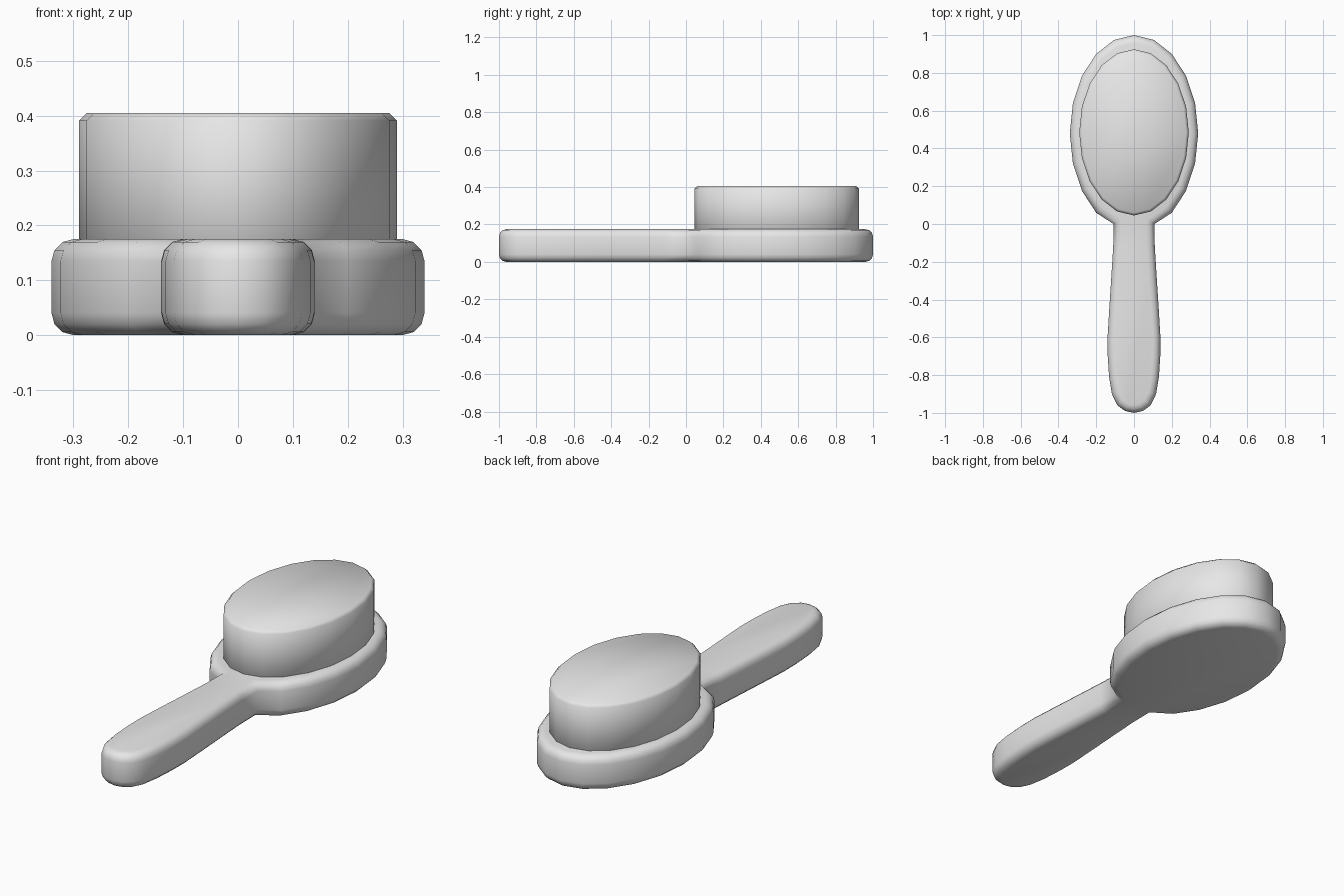
import bpy, bmesh
from math import sin, cos, pi, radians

cube = bpy.data.objects.get("Cube")
if cube:
    bpy.data.objects.remove(cube, do_unlink=True)

grey = bpy.data.materials.new("plain_grey")
grey.use_nodes = True
grey.diffuse_color = (0.8, 0.8, 0.8, 1)
grey.node_tree.nodes["Principled BSDF"].inputs["Base Color"].default_value = (0.8, 0.8, 0.8, 1)


def ellipse(rx, ry, cy, first, last, sides=20):
    """Points on an ellipse, counted clockwise from its far tip."""
    return [(rx * sin(2 * pi * i / sides), cy + ry * cos(2 * pi * i / sides))
            for i in range(first, last)]


def slab(name, outline, z0, z1, bevel, segments):
    """Extrude a flat outline and round its top and bottom rims."""
    bm = bmesh.new()
    base = bm.faces.new([bm.verts.new((x, y, z0)) for x, y in outline])
    top = bmesh.ops.extrude_face_region(bm, geom=[base], use_keep_orig=True)
    bmesh.ops.translate(bm, vec=(0, 0, z1 - z0),
                        verts=[g for g in top["geom"] if isinstance(g, bmesh.types.BMVert)])
    bmesh.ops.recalc_face_normals(bm, faces=bm.faces)
    rims = [e for e in bm.edges if abs(e.verts[0].co.z - e.verts[1].co.z) < 1e-5]
    bmesh.ops.bevel(bm, geom=rims, offset=bevel, segments=segments,
                    profile=0.5, affect='EDGES', clamp_overlap=True)
    mesh = bpy.data.meshes.new(name)
    bm.to_mesh(mesh)
    bm.free()
    mesh.materials.append(grey)
    obj = bpy.data.objects.new(name, mesh)
    bpy.context.collection.objects.link(obj)
    bpy.ops.object.select_all(action='DESELECT')
    obj.select_set(True)
    bpy.context.view_layer.objects.active = obj
    bpy.ops.object.shade_smooth_by_angle(angle=radians(60))
    return obj


# Oval back and handle share one outline, mirrored across x
half = ellipse(0.34, 0.52, 0.48, 0, 9)
half += [(0.108, 0.0), (0.11, -0.12), (0.12, -0.28), (0.131, -0.45), (0.14, -0.6),
         (0.139, -0.7), (0.132, -0.81), (0.117, -0.9), (0.088, -0.96), (0.047, -0.99), (0, -1.0)]
outline = half + [(-x, y) for x, y in half[-2:0:-1]]
slab("back_and_handle", outline, 0.0, 0.175, 0.04, 3)

# Bristle block standing on the oval back
slab("bristle_block", ellipse(0.29, 0.44, 0.485, 0, 20), 0.15, 0.405, 0.014, 1)
